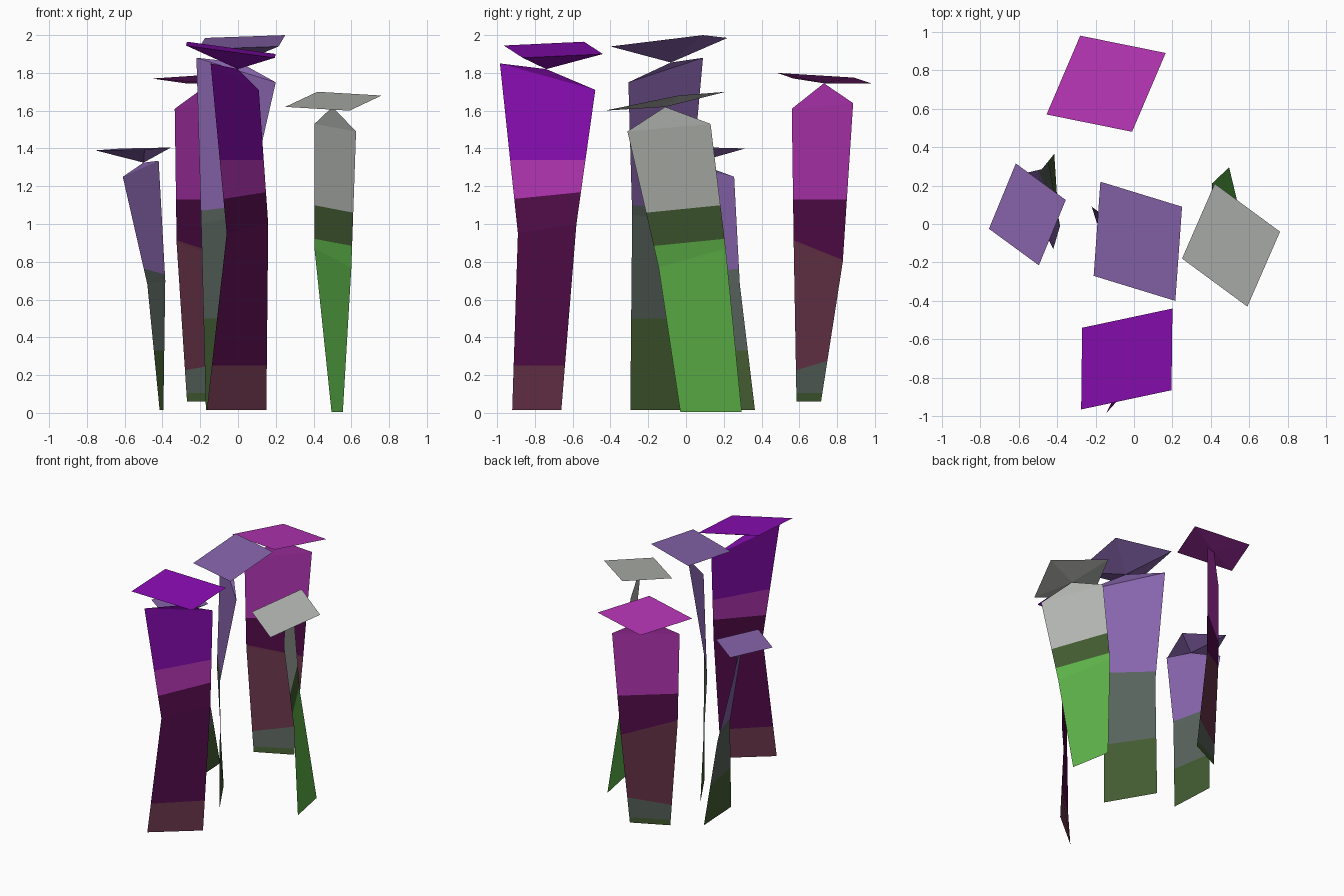
import bpy
import bmesh
from mathutils import Vector

old_cube = bpy.data.objects.get("Cube")
if old_cube:
    bpy.data.objects.remove(old_cube, do_unlink=True)


def make_material(name, hex_colour):
    """Create one flat material from a display colour converted to linear."""
    channels = [int(hex_colour[i:i + 2], 16) / 255 for i in (0, 2, 4)]
    linear = [((c + 0.055) / 1.055) ** 2.4 if c > 0.04 else c / 12.92 for c in channels]
    material = bpy.data.materials.new(name)
    material.use_nodes = True
    material.diffuse_color = (*linear, 1)
    shader = material.node_tree.nodes["Principled BSDF"]
    shader.inputs["Base Color"].default_value = (*linear, 1)
    shader.inputs["Roughness"].default_value = 0.9
    return material


MATERIALS = {
    "violet": make_material("violet", "8A0DB4"),
    "magenta": make_material("magenta", "B435B4"),
    "lavender": make_material("lavender", "8764AC"),
    "pale_grey": make_material("pale grey", "B4B7B2"),
    "leaf_green": make_material("leaf green", "5EB349"),
    "dark_plum": make_material("dark plum", "540C4B"),
    "maroon": make_material("maroon", "69344A"),
    "slate": make_material("slate", "58635D"),
    "olive": make_material("olive", "435C32"),
}


def finish(bm, name, colours):
    mesh = bpy.data.meshes.new(name)
    bm.to_mesh(mesh)
    bm.free()
    for colour in colours:
        mesh.materials.append(MATERIALS[colour])
    stalk_object = bpy.data.objects.new(name, mesh)
    bpy.context.collection.objects.link(stalk_object)
    return stalk_object


def make_blade(name, rows, tip, colours, cuts):
    """Folded sheet through pairs of edge points, closed by a pointed tip.

    Each cut is (height, tilt along y) and starts the next colour upwards."""
    bm = bmesh.new()
    pairs = [[bm.verts.new(point) for point in row] for row in rows]
    for low, high in zip(pairs, pairs[1:]):
        bm.faces.new((low[0], low[1], high[1], high[0]))
    bm.faces.new((pairs[-1][0], pairs[-1][1], bm.verts.new(tip)))

    # Cut the sheet along the colour bands
    planes = []
    for height, tilt in cuts:
        origin = Vector((tip[0], tip[1], height))
        normal = Vector((0, -tilt, 1)).normalized()
        planes.append((origin, normal))
        geometry = bm.verts[:] + bm.edges[:] + bm.faces[:]
        bmesh.ops.bisect_plane(bm, geom=geometry, plane_co=origin, plane_no=normal)
    for face in bm.faces:
        centre = face.calc_center_median()
        face.material_index = sum((centre - o).dot(n) > 0 for o, n in planes)
    return finish(bm, name, colours)


def make_cap(name, corners, tip, colour):
    """Flat four-sided top with a shallow point reaching down to the blade tip."""
    a, b, c = (Vector(corner) for corner in corners)
    bm = bmesh.new()
    rim = [bm.verts.new(point) for point in (a, b, c, a + c - b)]
    point = bm.verts.new(tip)
    bm.faces.new(rim)
    for i in range(len(rim)):
        bm.faces.new((rim[i], point, rim[i - 1]))
    bmesh.ops.recalc_face_normals(bm, faces=bm.faces)
    return finish(bm, name, [colour])


def make_plant(name, bottom, middle, shoulders, tip, cap, colours, cuts):
    make_blade(name + "_blade", (bottom, middle, shoulders), tip, colours, cuts)
    make_cap(name + "_cap", cap, tip, colours[-1])


# Front plant
make_plant(
    "front_plant",
    bottom=((-.165, -.92, .015), (.15, -.66, .015)),
    middle=((-.06, -.89, .95), (.16, -.58, 1)),
    shoulders=((-.145, -.985, 1.85), (.11, -.48, 1.71)),
    tip=(0, -.74, 1.82),
    cap=((-.275, -.965, 1.945), (-.27, -.54, 1.965), (.2, -.44, 1.9)),
    colours=("maroon", "dark_plum", "magenta", "violet"),
    cuts=((.25, 0), (1.15, .1), (1.34, 0)),
)

# Centre plant
make_plant(
    "centre_plant",
    bottom=((-.17, .06, .015), (.04, -.295, .015)),
    middle=((-.195, .01, 1), (.04, -.285, 1.05)),
    shoulders=((-.22, .09, 1.88), (.2, -.305, 1.75)),
    tip=(.01, -.08, 1.855),
    cap=((-.175, .22, 1.985), (.25, .09, 2), (.215, -.4, 1.94)),
    colours=("olive", "slate", "lavender"),
    cuts=((.5, 0), (1.08, -.1)),
)

# Back plant
make_plant(
    "back_plant",
    bottom=((-.27, .585, .06), (0, .715, .06)),
    middle=((-.325, .57, .9), (0, .83, .8)),
    shoulders=((-.335, .56, 1.61), (.04, .885, 1.64)),
    tip=(-.15, .73, 1.745),
    cap=((-.455, .57, 1.77), (-.28, .98, 1.745), (.165, .89, 1.775)),
    colours=("olive", "slate", "maroon", "dark_plum", "magenta"),
    cuts=((.105, 0), (.27, .3), (.85, -.4), (1.13, 0)),
)

# Plant on the +x side
make_plant(
    "green_plant",
    bottom=((.495, .295, .005), (.555, -.03, .005)),
    middle=((.405, .21, .87), (.6, -.145, .77)),
    shoulders=((.405, .13, 1.53), (.625, -.31, 1.49)),
    tip=(.5, -.11, 1.62),
    cap=((.42, .21, 1.7), (.76, -.04, 1.68), (.59, -.43, 1.6)),
    colours=("leaf_green", "olive", "pale_grey"),
    cuts=((.89, .1), (1.07, .1)),
)

# Short plant on the -x side
make_plant(
    "short_plant",
    bottom=((-.415, .365, .015), (-.395, -.01, .015)),
    middle=((-.48, .285, .68), (-.385, -.01, .7)),
    shoulders=((-.61, .255, 1.25), (-.42, -.13, 1.335)),
    tip=(-.5, .05, 1.325),
    cap=((-.615, .315, 1.4), (-.355, .125, 1.405), (-.495, -.215, 1.395)),
    colours=("olive", "slate", "lavender"),
    cuts=((.33, 0), (.74, .1)),
)
